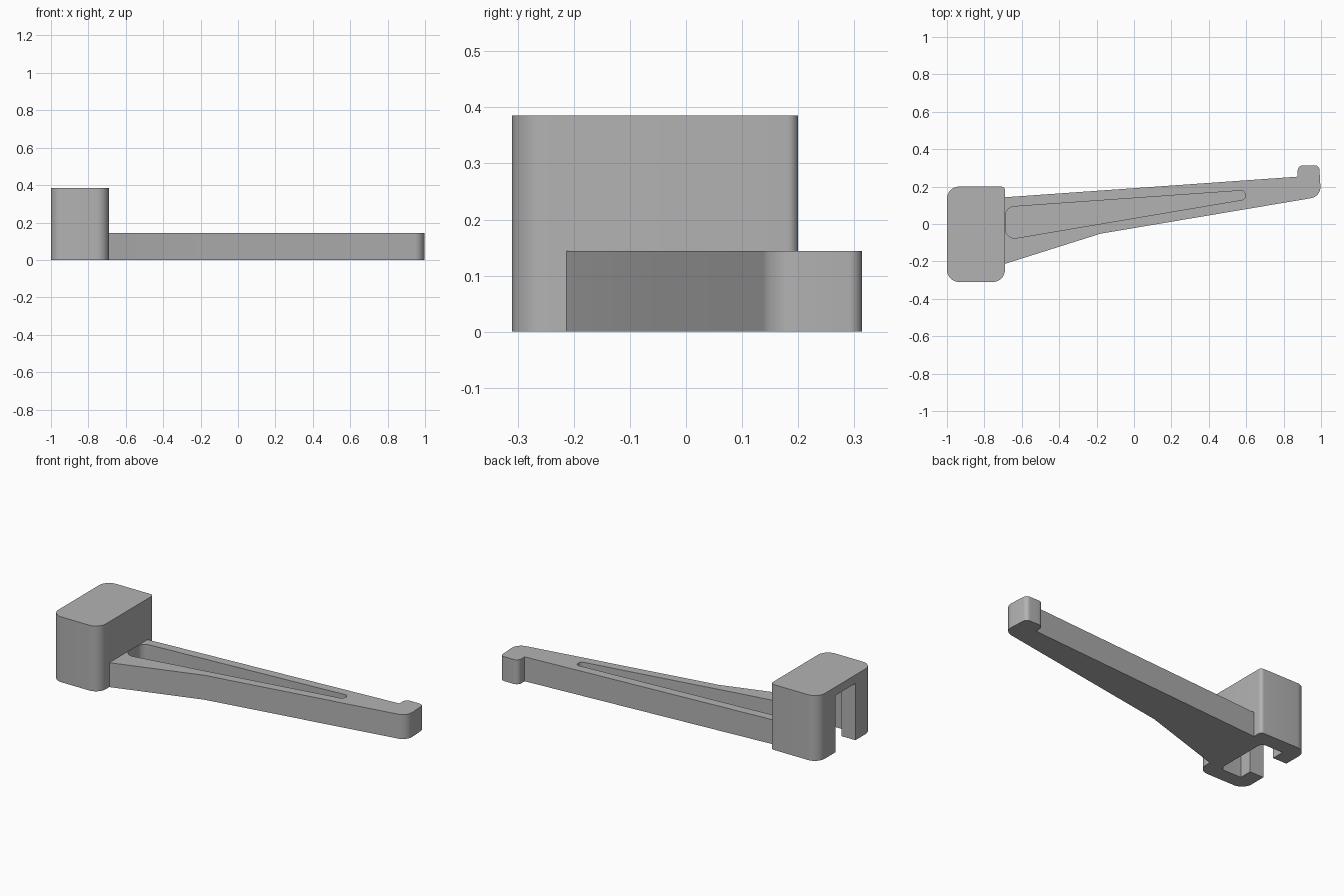
import bpy
import bmesh
from math import radians, sin, tan
from mathutils import Vector

if "Cube" in bpy.data.objects:
    bpy.data.objects.remove(bpy.data.objects["Cube"], do_unlink=True)

grey = bpy.data.materials.new("mid grey")
grey.use_nodes = True
colour = (0.45, 0.45, 0.45, 1)
grey.diffuse_color = colour
grey.node_tree.nodes["Principled BSDF"].inputs["Base Color"].default_value = colour


def rounded(corners, steps=8):
    """Outline from (x, y, radius) corners, each radius turned into an arc."""
    outline = []
    for i, (x, y, r) in enumerate(corners):
        p = Vector((x, y))
        if r == 0:
            outline.append(p)
            continue
        to_prev = (Vector(corners[i - 1][:2]) - p).normalized()
        to_next = (Vector(corners[(i + 1) % len(corners)][:2]) - p).normalized()
        half = to_prev.angle(to_next) / 2
        reach = r / tan(half)
        centre = p + (to_prev + to_next).normalized() * (r / sin(half))
        start = (p + to_prev * reach - centre).normalized()
        end = (p + to_next * reach - centre).normalized()
        for k in range(steps + 1):
            outline.append(centre + start.slerp(end, k / steps).normalized() * r)
    return outline


def prism(name, corners, z0, z1):
    """Upright solid with a rounded outline."""
    bm = bmesh.new()
    base = bm.faces.new([bm.verts.new((p.x, p.y, z0)) for p in rounded(corners)])
    bottom = bmesh.ops.duplicate(bm, geom=[base])["geom"]
    bmesh.ops.delete(bm, geom=[f for f in bottom if isinstance(f, bmesh.types.BMFace)],
                     context="FACES")
    top = bmesh.ops.extrude_face_region(bm, geom=[base], use_keep_orig=True)["geom"]
    moved = [v for v in top if isinstance(v, bmesh.types.BMVert)]
    bmesh.ops.translate(bm, verts=moved, vec=(0, 0, z1 - z0))
    bmesh.ops.recalc_face_normals(bm, faces=bm.faces)
    mesh = bpy.data.meshes.new(name)
    bm.to_mesh(mesh)
    bm.free()
    mesh.materials.append(grey)
    obj = bpy.data.objects.new(name, mesh)
    bpy.context.collection.objects.link(obj)
    return obj


def cut(target, cutter):
    """Carve the cutter out of the target, then discard the cutter."""
    mod = target.modifiers.new("cut", "BOOLEAN")
    mod.operation = "DIFFERENCE"
    mod.solver = "EXACT"
    mod.object = cutter
    bpy.context.view_layer.objects.active = target
    bpy.ops.object.modifier_apply(modifier=mod.name)
    bpy.data.objects.remove(cutter, do_unlink=True)


# Mounting block
block = prism("mounting_block", [
    (-1, -0.31, 0.065), (-0.69, -0.31, 0.065),
    (-0.69, 0.2, 0.02), (-1, 0.2, 0.065)], 0, 0.385)

# T-shaped slot, open below and at the outer end
slot = prism("slot_cutter", [
    (-1.1, -0.15, 0), (-0.91, -0.15, 0), (-0.91, -0.225, 0),
    (-0.77, -0.225, 0.03), (-0.77, 0.11, 0.03), (-0.91, 0.11, 0),
    (-0.91, 0.035, 0), (-1.1, 0.035, 0)], -0.1, 0.335)
cut(block, slot)

# Tapered arm with a hook at its tip
arm = prism("hook_arm", [
    (-0.69, -0.213, 0), (-0.18, -0.052, 0), (1, 0.147, 0.06),
    (0.99, 0.314, 0.025), (0.875, 0.314, 0.03), (0.875, 0.253, 0),
    (-0.69, 0.143, 0)], 0, 0.144)

# Long tapered pocket in the top of the arm
pocket = prism("pocket_cutter", [
    (-0.688, -0.085, 0.05), (0.595, 0.132, 0.022),
    (0.595, 0.18, 0.022), (-0.688, 0.09, 0.05)], 0.054, 0.25)
cut(arm, pocket)

# Smooth rounded corners, crisp edges
bpy.ops.object.select_all(action="DESELECT")
for obj in (block, arm):
    obj.select_set(True)
bpy.context.view_layer.objects.active = block
bpy.ops.object.shade_smooth_by_angle(angle=radians(30))
